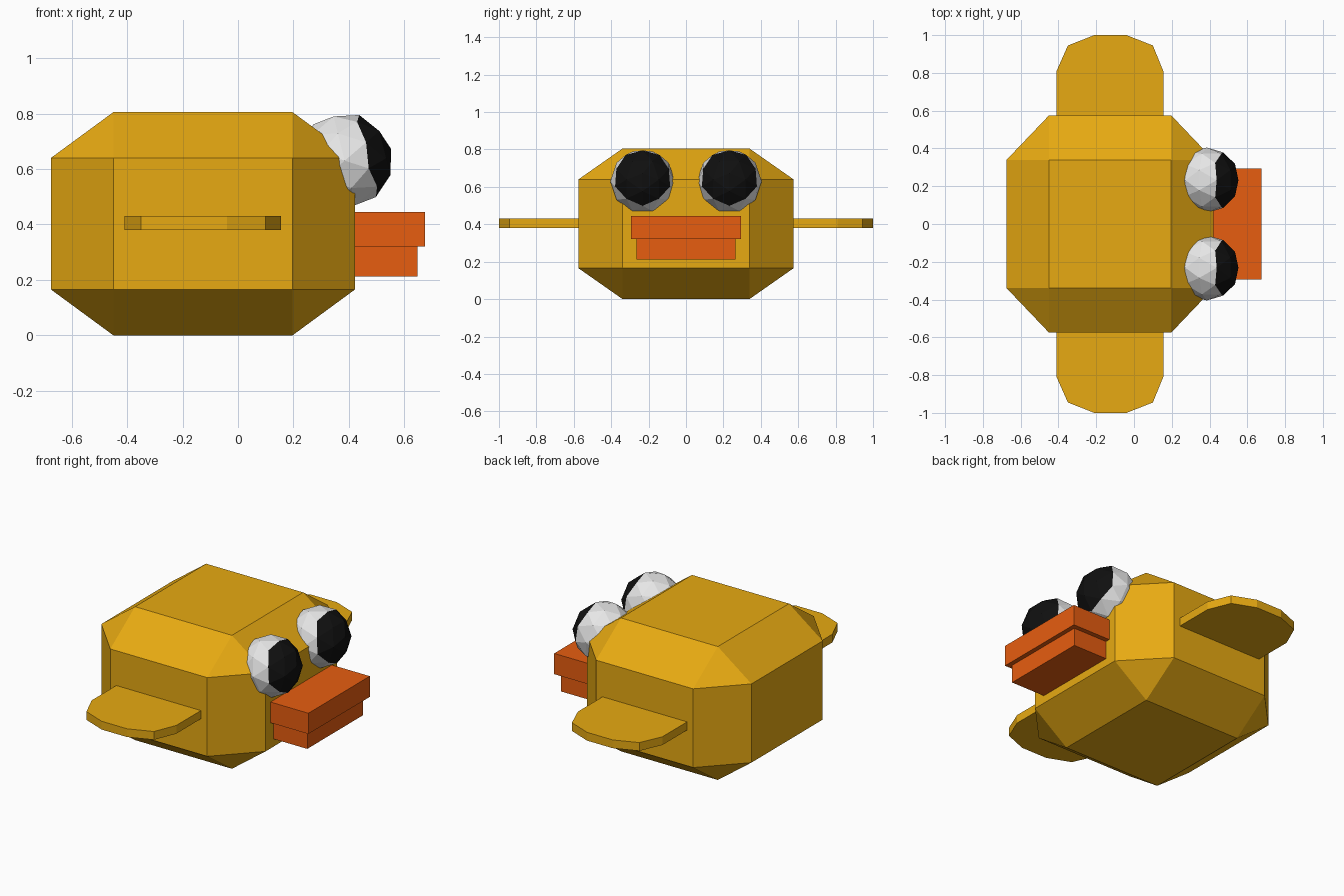
import bpy
import bmesh
import math
from mathutils import Matrix, Vector

default = bpy.data.objects.get("Cube")
if default:
    bpy.data.objects.remove(default, do_unlink=True)


def material(name, rgb):
    mat = bpy.data.materials.new(name)
    mat.use_nodes = True
    colour = (*rgb, 1)
    mat.diffuse_color = colour
    bsdf = next(n for n in mat.node_tree.nodes if n.type == "BSDF_PRINCIPLED")
    bsdf.inputs["Base Color"].default_value = colour
    return mat


yellow = material("golden yellow", (0.8, 0.40, 0.006))
orange = material("beak orange", (0.8, 0.11, 0.005))
white = material("eye white", (0.8, 0.8, 0.8))
black = material("pupil black", (0.005, 0.005, 0.005))


def finish(name, bm, *mats):
    bmesh.ops.recalc_face_normals(bm, faces=bm.faces)
    mesh = bpy.data.meshes.new(name)
    bm.to_mesh(mesh)
    bm.free()
    for mat in mats:
        mesh.materials.append(mat)
    obj = bpy.data.objects.new(name, mesh)
    bpy.context.collection.objects.link(obj)
    return obj


def box(name, low, high, mat, bevel=0):
    """Box between two corners; bevel is a share of each half side."""
    low, high = Vector(low), Vector(high)
    bm = bmesh.new()
    bmesh.ops.create_cube(bm, size=2)
    if bevel:
        bmesh.ops.bevel(bm, geom=bm.edges[:], offset=bevel, segments=1,
                        affect="EDGES", offset_type="OFFSET")
    bmesh.ops.scale(bm, vec=(high - low) / 2, verts=bm.verts)
    bmesh.ops.translate(bm, vec=(low + high) / 2, verts=bm.verts)
    return finish(name, bm, mat)


def wing(name, side):
    # Flat paddle with a rounded tip
    outline = [(0.155, 0.5), (0.155, 0.81), (0.1, 0.945), (-0.04, 1),
               (-0.21, 1), (-0.35, 0.945), (-0.41, 0.81), (-0.41, 0.5)]
    bm = bmesh.new()
    face = bm.faces.new([bm.verts.new((x, side * y, 0.38)) for x, y in outline])
    top = bmesh.ops.extrude_face_region(bm, geom=[face])["geom"]
    bmesh.ops.translate(bm, vec=(0, 0, 0.05),
                        verts=[v for v in top if isinstance(v, bmesh.types.BMVert)])
    return finish(name, bm, yellow)


def eye(name, side):
    # Faceted ball whose front cap is the pupil, looking forward and slightly up
    radius = 0.173
    bm = bmesh.new()
    bmesh.ops.create_icosphere(bm, subdivisions=2, radius=radius)
    for face in bm.faces:
        face.material_index = int(face.calc_center_median().z > 0.45 * radius)
    turn = Matrix.Rotation(math.radians(76), 4, "Y")
    place = Matrix.Translation((0.385, side * 0.232, 0.63))
    bmesh.ops.transform(bm, matrix=place @ turn, verts=bm.verts)
    return finish(name, bm, white, black)


# Chamfered body
box("body", (-0.675, -0.575, 0), (0.422, 0.575, 0.805), yellow, bevel=0.41)

# Beak
box("upper_beak", (0.36, -0.293, 0.32), (0.675, 0.293, 0.445), orange)
box("lower_beak", (0.36, -0.265, 0.212), (0.648, 0.265, 0.32), orange)

# Paired wings and eyes
for label, side in (("left", 1), ("right", -1)):
    wing(label + "_wing", side)
    eye(label + "_eye", side)
